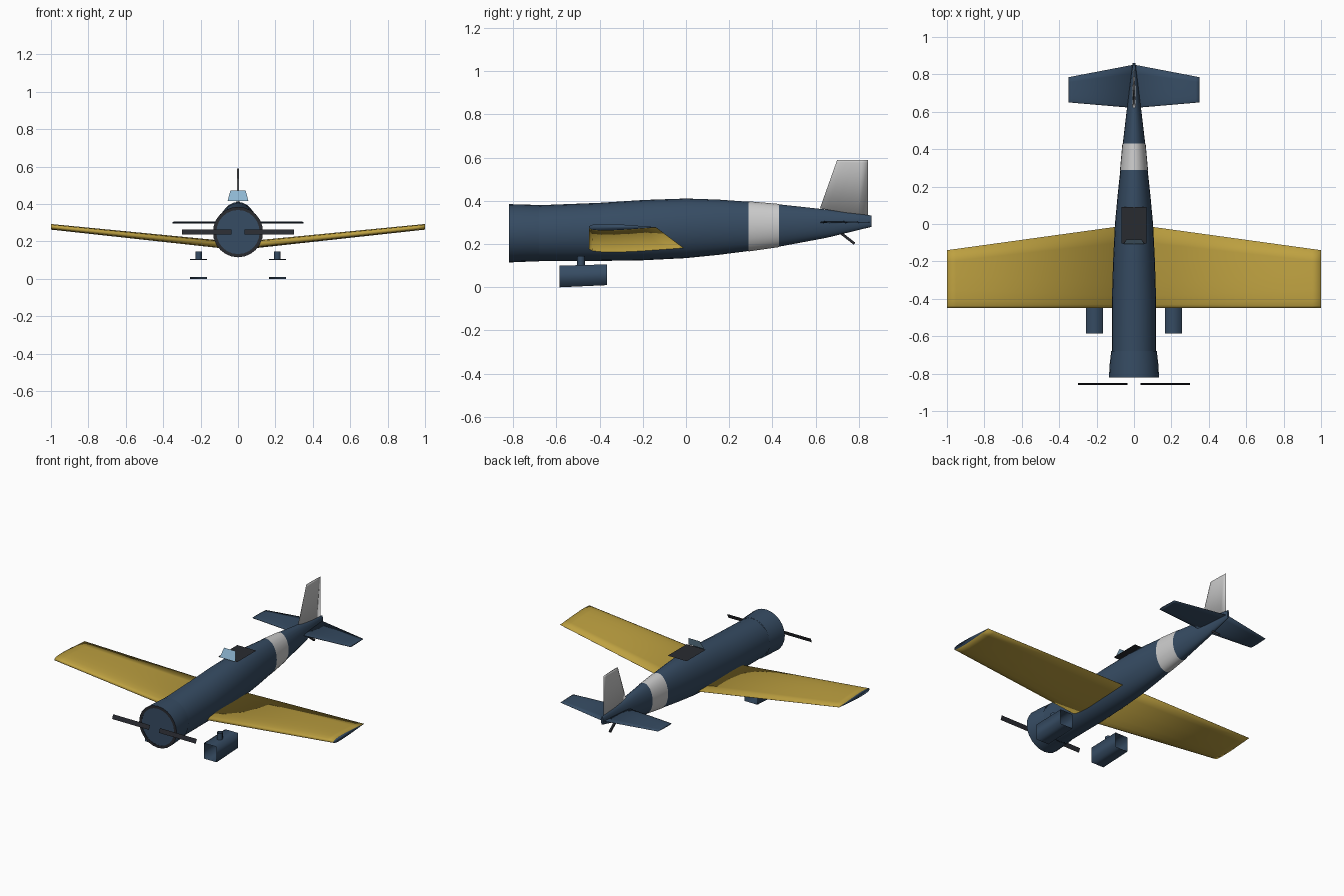
import bpy, bmesh, math
from mathutils import Vector

if "Cube" in bpy.data.objects:
    bpy.data.objects.remove(bpy.data.objects["Cube"])


def mat(name, rgb):
    m = bpy.data.materials.new(name)
    m.diffuse_color = (*rgb, 1)
    m.use_nodes = True
    m.node_tree.nodes["Principled BSDF"].inputs["Base Color"].default_value = m.diffuse_color
    return m


NAVY = mat("navy", (0.037, 0.072, 0.125))
GOLD = mat("gold", (0.515, 0.356, 0.052))
WHITE = mat("light_grey", (0.75, 0.75, 0.75))
DARK = mat("dark", (0.022, 0.024, 0.03))
GLASS = mat("glass", (0.27, 0.47, 0.64))


def finish(name, bm, mats, angle):
    bmesh.ops.recalc_face_normals(bm, faces=bm.faces)
    me = bpy.data.meshes.new(name)
    bm.to_mesh(me)
    bm.free()
    for m in mats:
        me.materials.append(m)
    ob = bpy.data.objects.new(name, me)
    bpy.context.collection.objects.link(ob)
    bpy.ops.object.select_all(action='DESELECT')
    bpy.context.view_layer.objects.active = ob
    ob.select_set(True)
    bpy.ops.object.shade_smooth_by_angle(angle=math.radians(angle))
    return ob


def loft(name, rings, mats, caps=True, cap_mat=0, angle=35):
    """Skin a list of equal-length closed rings."""
    bm = bmesh.new()
    vs = [[bm.verts.new(p) for p in r] for r in rings]
    n = len(rings[0])
    for a, b in zip(vs, vs[1:]):
        for i in range(n):
            j = (i + 1) % n
            bm.faces.new((a[i], a[j], b[j], b[i]))
    if caps:
        for r in (vs[0], vs[-1]):
            bm.faces.new(r).material_index = cap_mat
    return finish(name, bm, mats, angle)


def sheet(name, pts, m):
    bm = bmesh.new()
    bm.faces.new([bm.verts.new(p) for p in pts])
    return finish(name, bm, [m], 35)


def ellipse(y, hw, z0, z1, n=24):
    c, h = (z0 + z1) / 2, (z1 - z0) / 2
    return [(hw * math.cos(2 * math.pi * i / n), y, c + h * math.sin(2 * math.pi * i / n))
            for i in range(n)]


# fuselage: y, half width, bottom, top
STATIONS = [(-0.68, .118, .122, .38), (-0.4, .118, .122, .391), (-0.2, .112, .125, .404),
            (0, .102, .135, .411), (0.15, .088, .15, .406), (0.29, .073, .168, .396),
            (0.43, .06, .188, .384), (0.65, .034, .229, .36), (0.86, .007, .28, .332)]
loft("fuselage", [ellipse(*s) for s in STATIONS], [NAVY])
loft("tail_band", [ellipse(y, w + .002, a - .002, b + .002) for y, w, a, b in STATIONS[5:7]],
     [WHITE], caps=False)

# engine cowl with dark front ring
loft("cowl", [ellipse(-.68, .122, .12, .381), ellipse(-.75, .13, .118, .383),
              ellipse(-.82, .134, .115, .385)], [NAVY], caps=False)
loft("cowl_ring", [ellipse(-.82, .134, .115, .385), ellipse(-.82, .116, .132, .368)],
     [DARK], caps=False)
loft("nose_plate", [ellipse(-.817, .117, .131, .369), ellipse(-.68, .117, .131, .369)], [NAVY])

# aerofoil outline: chord fraction, thickness fraction
FOIL = [(0, .0), (0, .35), (.04, .75), (.15, .98), (.3, 1), (.55, .75), (.8, .36), (1, .04),
        (1, -.04), (.8, -.36), (.55, -.75), (.3, -1), (.15, -.98), (.04, -.75), (0, -.35)]


def foil(y0, y1, half_t, place):
    return [place(y0 + (y1 - y0) * u, half_t * v) for u, v in FOIL]


def mix(a, b, k):
    """Ring part way between two rings."""
    return [tuple(p + (q - p) * k for p, q in zip(u, v)) for u, v in zip(a, b)]


for s, side in ((1, "left"), (-1, "right")):
    # wing with dihedral and blue tip cap, smooth all over
    root = foil(-.449, -.006, .021, lambda y, t: (s * .03, y, .178 + t))
    tip = foil(-.449, -.14, .015, lambda y, t: (s * 1.0, y, .278 + t))
    loft(side + "_wing", [root, mix(root, tip, .95), tip], [GOLD, NAVY], cap_mat=1, angle=180)
    # tailplane
    root = foil(.62, .852, .006, lambda y, t: (0, y, .301 + t))
    tip = foil(.65, .785, .004, lambda y, t: (s * .35, y, .301 + t))
    loft(side + "_tailplane", [root, mix(root, tip, .94), tip], [NAVY], angle=180)
    # open wheel fairing and its short stub
    x0, x1 = s * .165, s * .256
    loft(side + "_wheel_fairing",
         [[(x0, y, z), (x1, y, z), (x1, y, z + h), (x0, y, z + h)]
          for y, z, h in ((-.585, 0, .1), (-.365, .01, .096))], [NAVY], caps=False, angle=180)
    loft(side + "_gear_stub",
         [[(s * .21 + .018 * math.cos(i * math.pi / 4), -.486 + .018 * math.sin(i * math.pi / 4), z)
           for i in range(8)] for z in (.1, .145)], [NAVY], caps=False, angle=60)
    # propeller blade, slightly pitched flat sheet
    sheet(side + "_propeller_blade",
          [(s * .036, -.86, .237), (s * .3, -.86, .237),
           (s * .3, -.85, .264), (s * .036, -.85, .264)], DARK)

# fin
root = foil(.62, .842, .009, lambda y, t: (t, y, .365 - (y - .62) * .16))
tip = foil(.70, .842, .004, lambda y, t: (t, y, .59))
loft("fin", [root, mix(root, tip, .95), tip], [WHITE], angle=180)

# cockpit opening and windscreen
sheet("cockpit", [(-.068, -.105, .415), (.068, -.105, .415), (.068, .09, .415), (-.068, .09, .415)], DARK)
sheet("windscreen", [(-.056, -.108, .415), (.056, -.108, .415), (.041, -.083, .471), (-.041, -.083, .471)], GLASS)

# tail skid
d = Vector((0, .09, -.07)).normalized()
side_v = Vector((0, d.z, -d.y)) * .006
x_v = Vector((.006, 0, 0))
loft("tail_skid", [[p + x_v * a + side_v * b for a, b in ((1, 1), (-1, 1), (-1, -1), (1, -1))]
                   for p in (Vector((0, .69, .272)), Vector((0, .78, .202)))], [DARK])
